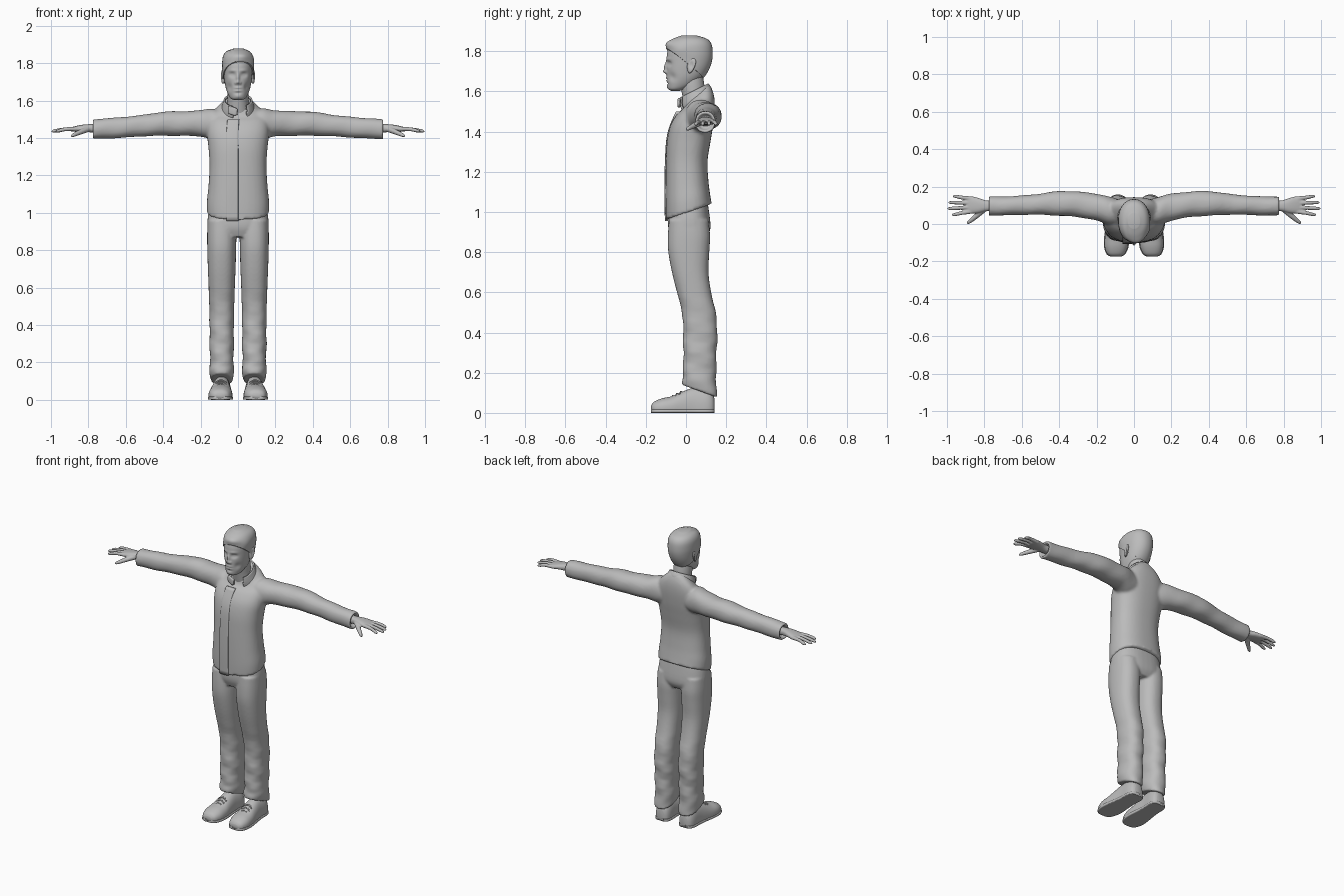
import bpy, bmesh, math
from mathutils import Vector

if "Cube" in bpy.data.objects:
    bpy.data.objects.remove(bpy.data.objects["Cube"])

clay = bpy.data.materials.new("clay_grey")
clay.use_nodes = True
clay.diffuse_color = (0.5, 0.5, 0.5, 1)
clay.node_tree.nodes["Principled BSDF"].inputs["Base Color"].default_value = (0.5, 0.5, 0.5, 1)


def spline(a, b, c, d, t):
    return [0.5 * (2 * q + (r - p) * t + (2 * p - 5 * q + 4 * r - s) * t * t
                   + (3 * q - p - 3 * r + s) * t ** 3) for p, q, r, s in zip(a, b, c, d)]


def loft(bm, rings, n=32, power=2.0, steps=4, fold=None, floor=None, gap=None):
    """Skin smooth rings; each ring is (centre, half axis, half axis)."""
    flat = [[k for part in r for k in part] for r in rings]
    dense, last = [], len(flat) - 1
    for i in range(last):
        a, d = flat[max(i - 1, 0)], flat[min(i + 2, last)]
        dense += [spline(a, flat[i], flat[i + 1], d, s / steps) for s in range(steps)]
    dense.append(flat[-1])
    loops = []
    for r in dense:
        c, u, v = Vector(r[:3]), Vector(r[3:6]), Vector(r[6:])
        loop = []
        for k in range(n):
            a = math.tau * k / n
            x, y = math.cos(a), math.sin(a)
            x = math.copysign(abs(x) ** (2 / power), x)
            y = math.copysign(abs(y) ** (2 / power), y)
            p = c + (u * x + v * y) * (1 + (fold(c, a) if fold else 0))
            if floor is not None:
                p.z = max(p.z, floor)
            loop.append(bm.verts.new(p))
        loops.append(loop)
    for low, high in zip(loops, loops[1:]):
        for k in range(n):
            j = (k + 1) % n
            if gap and gap(low[k].co):
                continue
            bm.faces.new((low[k], low[j], high[j], high[k]))
    if not gap:
        bm.faces.new(loops[0][::-1])
        bm.faces.new(loops[-1])


def level(z, rx, front, back, slope=0.0, cx=0.0):
    """Horizontal ring between a front and a back y, tilted by slope."""
    ry = (back - front) / 2
    return ((cx, (front + back) / 2, z), (rx, 0, 0), (0, ry, ry * slope))


def across(x, y, z, ry, rz):
    """Ring facing along x, for arms."""
    return ((x, y, z), (0, ry, 0), (0, 0, rz))


def tube(bm, points, radii, n=12):
    """Round limb in the x-y direction, for fingers and laces."""
    d = Vector(points[-1]) - Vector(points[0])
    side = Vector((-d.y, d.x, 0)).normalized()
    up = d.normalized().cross(side)
    loft(bm, [(p, side * r, up * r) for p, r in zip(points, radii)], n)


def sculpt(bm, centre, size, push):
    """Soft push around a point; size is the reach on each axis."""
    for v in bm.verts:
        d = v.co - Vector(centre)
        v.co += Vector(push) * math.exp(-sum((d[i] / size[i]) ** 2 for i in range(3)))


def finish(name, bm, voxel=0.0, smooth=0, thick=0.0):
    bmesh.ops.recalc_face_normals(bm, faces=bm.faces)
    for f in bm.faces:
        f.smooth = True
    mesh = bpy.data.meshes.new(name)
    bm.to_mesh(mesh)
    bm.free()
    ob = bpy.data.objects.new(name, mesh)
    bpy.context.collection.objects.link(ob)
    mesh.materials.append(clay)
    if thick:
        m = ob.modifiers.new("thickness", 'SOLIDIFY')
        m.thickness = thick
        m.offset = 0
    if voxel:
        m = ob.modifiers.new("fuse", 'REMESH')
        m.mode = 'VOXEL'
        m.voxel_size = voxel
        m.use_smooth_shade = True
    if smooth:
        m = ob.modifiers.new("soften", 'SMOOTH')
        m.iterations = smooth
    return ob


# Jacket: torso and both sleeves fused together
bm = bmesh.new()
loft(bm, [level(1.0, .165, -.10, .128, .35), level(1.06, .166, -.102, .12, .25),
          level(1.14, .158, -.102, .112, .1), level(1.25, .152, -.10, .107),
          level(1.35, .158, -.095, .122), level(1.43, .166, -.078, .135),
          level(1.5, .158, -.045, .143, .15), level(1.545, .125, -.015, .14, .4),
          level(1.58, .085, -.005, .125, .6), level(1.6, .06, 0, .11, .6)], 48, 2.4)
for s in (-1, 1):
    loft(bm, [across(s * .06, .065, 1.47, .06, .06), across(s * .13, .07, 1.475, .075, .082),
              across(s * .2, .09, 1.478, .072, .07), across(s * .3, .105, 1.477, .068, .066),
              across(s * .4, .11, 1.476, .066, .064), across(s * .52, .105, 1.465, .055, .057),
              across(s * .65, .098, 1.454, .051, .055), across(s * .76, .096, 1.448, .051, .053),
              across(s * .778, .096, 1.447, .05, .052), across(s * .775, .096, 1.447, .04, .04),
              across(s * .75, .096, 1.447, .036, .036)], 32, 2.2,
         fold=lambda c, a: .02 * math.sin(c.x * 40 + 2 * a))
finish("jacket", bm, .009, 3)

# Front placket, a thin strip down the jacket
bm = bmesh.new()
loft(bm, [level(.955, .032, -.105, -.085, 0, -.03), level(1.1, .032, -.108, -.09, 0, -.03),
          level(1.25, .032, -.105, -.085, 0, -.03), level(1.36, .032, -.098, -.075, 0, -.03),
          level(1.43, .032, -.081, -.055, 0, -.03), level(1.5, .032, -.05, -.02, 0, -.025)], 24, 5)
finish("placket", bm)

# Stand collar, open at the throat, with a folded tab
bm = bmesh.new()
loft(bm, [level(1.55, .088, -.02, .128, .6), level(1.575, .08, -.03, .122, .55),
          level(1.602, .072, -.032, .108, .5)], 64, gap=lambda p: p.y < 0 and -.03 < p.x < .045)
finish("collar", bm, thick=.009)
bm = bmesh.new()
loft(bm, [across(-.052, -.024, 1.55, .008, .02), across(-.02, -.035, 1.542, .008, .022),
          across(-.004, -.035, 1.54, .006, .016)], 16, 4)
finish("collar_tab", bm)

# Trousers: hips and both legs fused together
bm = bmesh.new()
loft(bm, [level(.87, .13, -.07, .1), level(.92, .162, -.088, .122),
          level(1.0, .158, -.088, .112, .2), level(1.06, .14, -.075, .1, .2)], 40, 2.5)


def leg_folds(c, a):
    low = max(0, min(1, (.62 - c.z) / .3))
    return .035 * low * math.sin(c.z * 48 + 2 * a) + .015 * low * math.sin(c.z * 85 - 3 * a)


for s in (-1, 1):
    x = s * .087
    loft(bm, [level(.96, .075, -.085, .112, 0, x), level(.88, .078, -.09, .12, 0, x),
              level(.8, .077, -.088, .116, 0, x), level(.7, .074, -.07, .112, 0, x),
              level(.6, .07, -.045, .125, 0, x), level(.5, .067, -.02, .148, 0, x),
              level(.4, .065, -.014, .156, 0, x), level(.3, .065, -.014, .152, 0, x),
              level(.2, .063, -.014, .15, -.1, x), level(.14, .064, -.02, .154, -.3, x),
              level(.108, .06, -.016, .154, -.36, x)], 32, 2.3, fold=leg_folds)
finish("trousers", bm, .007, 3)

# Shoes with soles and laces
SHOE = [(-.174, .025, .036), (-.16, .047, .055), (-.12, .062, .072), (-.07, .063, .083),
        (-.02, .057, .105), (.04, .051, .125), (.1, .051, .12), (.13, .042, .1), (.142, .026, .07)]
for s, label in ((-1, "right"), (1, "left")):
    def sole_x(y):
        return s * (.09 - .04 * y)
    bm = bmesh.new()
    loft(bm, [((sole_x(y), y, .022), (rx, 0, 0), (0, 0, h - .022)) for y, rx, h in SHOE],
         32, 2.3, floor=.008)
    finish(label + "_shoe", bm)
    bm = bmesh.new()
    loft(bm, [((sole_x(y), y, .009), (rx + .004, 0, 0), (0, 0, .009)) for y, rx, h in SHOE], 24, 6)
    finish(label + "_sole", bm)
    bm = bmesh.new()
    for y, z in ((-.065, .084), (-.045, .094), (-.025, .104)):
        for tilt in (-.008, .008):
            mid = sole_x(y)
            tube(bm, [(mid - .03, y - tilt, z - .012), (mid, y, z + .002),
                      (mid + .03, y + tilt, z - .012)], [.004] * 3, 8)
    finish(label + "_laces", bm)

# Hands: wrist, palm, four fingers and thumb
for s, label in ((-1, "right"), (1, "left")):
    bm = bmesh.new()
    loft(bm, [across(s * .74, .097, 1.45, .027, .024), across(s * .79, .097, 1.452, .029, .022),
              across(s * .83, .099, 1.452, .04, .019), across(s * .87, .102, 1.448, .046, .015),
              across(s * .895, .102, 1.446, .04, .01)], 24, 2.4)
    for base, tip, reach in ((.068, .05, .975), (.09, .083, .997), (.112, .115, .992), (.135, .148, .97)):
        tube(bm, [(s * .86, base, 1.448), (s * .92, (base + tip) / 2, 1.447),
                  (s * (reach - .015), tip, 1.438), (s * reach, tip, 1.434)], [.012, .0105, .009, .004])
    tube(bm, [(s * .8, .08, 1.448), (s * .84, .045, 1.433), (s * .88, .012, 1.415),
              (s * .893, .002, 1.408)], [.016, .014, .01, .004])
    finish(label + "_hand", bm, .004, 3)

# Neck
bm = bmesh.new()
loft(bm, [level(1.52, .066, -.005, .12), level(1.58, .056, -.018, .098),
          level(1.64, .055, -.03, .09), level(1.7, .05, -.03, .08)], 32)
finish("neck", bm)

# Head with sculpted face
SKULL = [(1.603, .022, -.075, -.03), (1.612, .04, -.088, 0), (1.635, .054, -.093, .045),
         (1.67, .066, -.095, .083), (1.71, .073, -.096, .108), (1.75, .077, -.096, .122),
         (1.79, .079, -.094, .126), (1.825, .075, -.084, .12), (1.852, .058, -.06, .098),
         (1.868, .025, -.02, .05)]
bm = bmesh.new()
loft(bm, [level(*r) for r in SKULL], 112, 2.15, 7)
for s in (-1, 1):
    sculpt(bm, (s * .032, -.09, 1.738), (.017, .04, .012), (0, .013, 0))
    sculpt(bm, (s * .032, -.082, 1.737), (.01, .03, .006), (0, -.005, 0))
    sculpt(bm, (s * .03, -.092, 1.76), (.022, .04, .007), (0, -.004, 0))
    sculpt(bm, (s * .013, -.1, 1.694), (.006, .03, .007), (0, -.009, 0))
    sculpt(bm, (s * .048, -.07, 1.672), (.016, .03, .02), (-s * .005, .004, 0))
sculpt(bm, (0, -.1, 1.722), (.008, .04, .024), (0, -.013, 0))
sculpt(bm, (0, -.1, 1.698), (.009, .04, .009), (0, -.015, 0))
for z, push in ((1.667, -.007), (1.66, .004), (1.653, -.006), (1.64, .004), (1.622, -.004)):
    sculpt(bm, (0, -.097, z), (.018, .04, .0045 if z > 1.63 else .01), (0, push, 0))
finish("head", bm)

# Ears: disc, rim and hollow
for s, label in ((-1, "right"), (1, "left")):
    bm = bmesh.new()
    bmesh.ops.create_uvsphere(bm, u_segments=24, v_segments=16, radius=1)
    for v in bm.verts:
        p = v.co.copy()
        taper = .02 + .005 * p.z
        v.co = (s * (.08 + .011 * p.x + .006 * p.y), .026 + taper * p.y + .008 * p.z, 1.728 + .038 * p.z)
    sculpt(bm, (s * .093, .026, 1.732), (.012, .01, .018), (-s * .009, 0, 0))
    finish(label + "_ear", bm)

# Hair: a fuller cap over the skull, trimmed along a sloping hairline
bm = bmesh.new()
loft(bm, [level(z + (.009 if z > 1.8 else 0), rx + .006, front - .004, back + .007)
          for z, rx, front, back in SKULL], 64, 2.15, 6)
sculpt(bm, (.02, -.09, 1.835), (.06, .04, .022), (.003, -.013, .004))
sculpt(bm, (.08, -.04, 1.81), (.03, .05, .03), (.006, 0, 0))
sculpt(bm, (-.04, -.05, 1.87), (.008, .06, .02), (0, .002, -.004))
cut = bmesh.ops.bisect_plane(bm, geom=bm.verts[:] + bm.edges[:] + bm.faces[:],
                             plane_co=(0, -.09, 1.805), plane_no=(-.15, .8, 1), clear_inner=True)
rim = [g for g in cut["geom_cut"] if isinstance(g, bmesh.types.BMEdge)]
bmesh.ops.holes_fill(bm, edges=rim)
hair = finish("hair", bm)
bpy.context.view_layer.objects.active = hair
hair.select_set(True)
bpy.ops.object.shade_smooth_by_angle(angle=math.radians(50))
